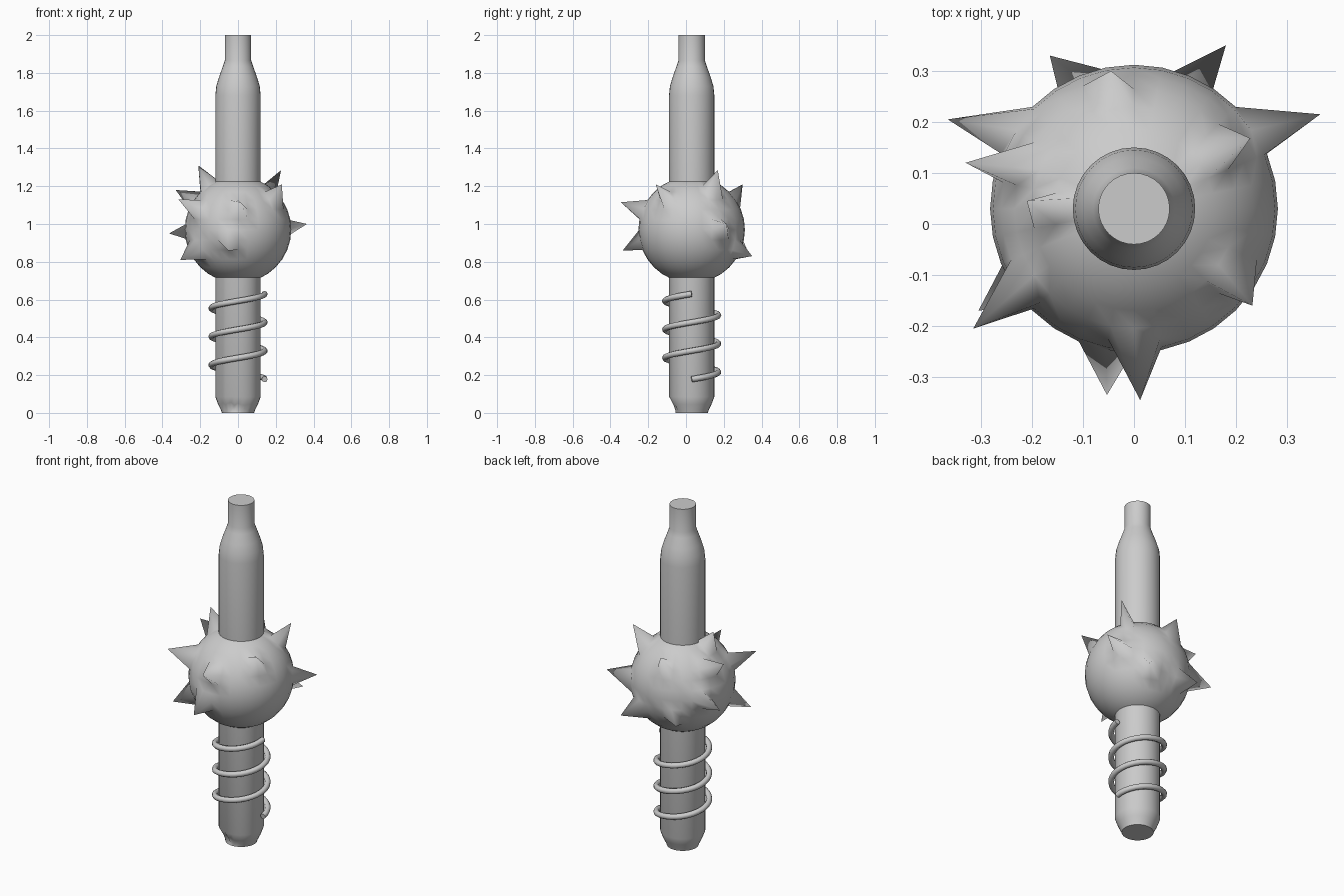
import bpy, bmesh, math, random
from mathutils import Vector

if "Cube" in bpy.data.objects:
    bpy.data.objects.remove(bpy.data.objects["Cube"])

random.seed(4)
CY = 0.03          # the shaft axis sits slightly behind the origin
SEGS = 32


def add_object(name, bm):
    bmesh.ops.recalc_face_normals(bm, faces=bm.faces)
    mesh = bpy.data.meshes.new(name)
    bm.to_mesh(mesh)
    bm.free()
    obj = bpy.data.objects.new(name, mesh)
    bpy.context.collection.objects.link(obj)
    bpy.ops.object.select_all(action='DESELECT')
    obj.select_set(True)
    bpy.context.view_layer.objects.active = obj
    return obj


# Shaft: turned profile with a chipped foot and a narrow neck
profile = [(0.085, 0), (0.09, 0.015), (0.105, 0.045), (0.12, 0.085), (0.12, 1.68),
           (0.115, 1.73), (0.10, 1.78), (0.08, 1.835), (0.07, 1.865), (0.07, 2.0)]
bm = bmesh.new()
rings = []
for i, (r, z) in enumerate(profile):
    ring = []
    for k in range(SEGS):
        a = math.tau * k / SEGS
        rr, zz = r, z
        if i in (1, 2) and 3.6 < a < 5.2:      # dents on the front of the foot
            rr -= random.uniform(0.0, 0.014)
            zz += random.uniform(-0.006, 0.012)
        ring.append(bm.verts.new((rr * math.cos(a), CY + rr * math.sin(a), zz)))
    rings.append(ring)
for lo, hi in zip(rings, rings[1:]):
    for k in range(SEGS):
        n = (k + 1) % SEGS
        bm.faces.new((lo[k], lo[n], hi[n], hi[k]))
bm.faces.new(rings[0])
bm.faces.new(rings[-1])
add_object("shaft", bm)
bpy.ops.object.shade_smooth_by_angle(angle=math.radians(40))

# Spiked ball: single sphere vertices pulled out to the spike tips
center = Vector((0, CY, 0.97))
tips = [(-0.165, 0.33, 0.85), (0.18, 0.35, 0.83), (-0.365, 0.205, 0.95),
        (-0.33, 0.12, 1.18), (-0.21, 0.045, 1.31), (-0.045, 0.30, 1.21),
        (0.365, 0.215, 1.00), (0.228, 0.168, 1.285), (-0.315, -0.205, 1.13),
        (0.012, -0.345, 1.115), (-0.053, -0.335, 0.86), (0.232, -0.16, 1.21),
        (-0.305, -0.17, 0.81)]
bm = bmesh.new()
bmesh.ops.create_uvsphere(bm, u_segments=SEGS, v_segments=16, radius=0.282)
dirs = [(v, v.co.normalized()) for v in bm.verts]
for tip in tips:
    rel = Vector(tip) - center
    aim = rel.copy()
    if rel.y > 0.05:
        aim.y += 0.04                           # rear spikes lean forward a little
    aim.normalize()
    vert = max(dirs, key=lambda d: d[1].dot(aim))[0]
    vert.co = rel
bmesh.ops.translate(bm, verts=bm.verts, vec=center)
add_object("spiked_ball", bm)
bpy.ops.object.shade_smooth()

# Wire coil: three rising turns around the lower shaft
curve = bpy.data.curves.new("wire_coil", 'CURVE')
curve.dimensions = '3D'
curve.bevel_depth = 0.016
curve.bevel_resolution = 2
curve.use_fill_caps = True
spline = curve.splines.new('POLY')
steps = 3 * SEGS
spline.points.add(steps)
for i, p in enumerate(spline.points):
    a = 3 * math.tau * i / steps
    p.co = (0.141 * math.cos(a), CY + 0.141 * math.sin(a), 0.178 + 0.452 * i / steps, 1)
spline.use_smooth = True
coil = bpy.data.objects.new("wire_coil", curve)
bpy.context.collection.objects.link(coil)
